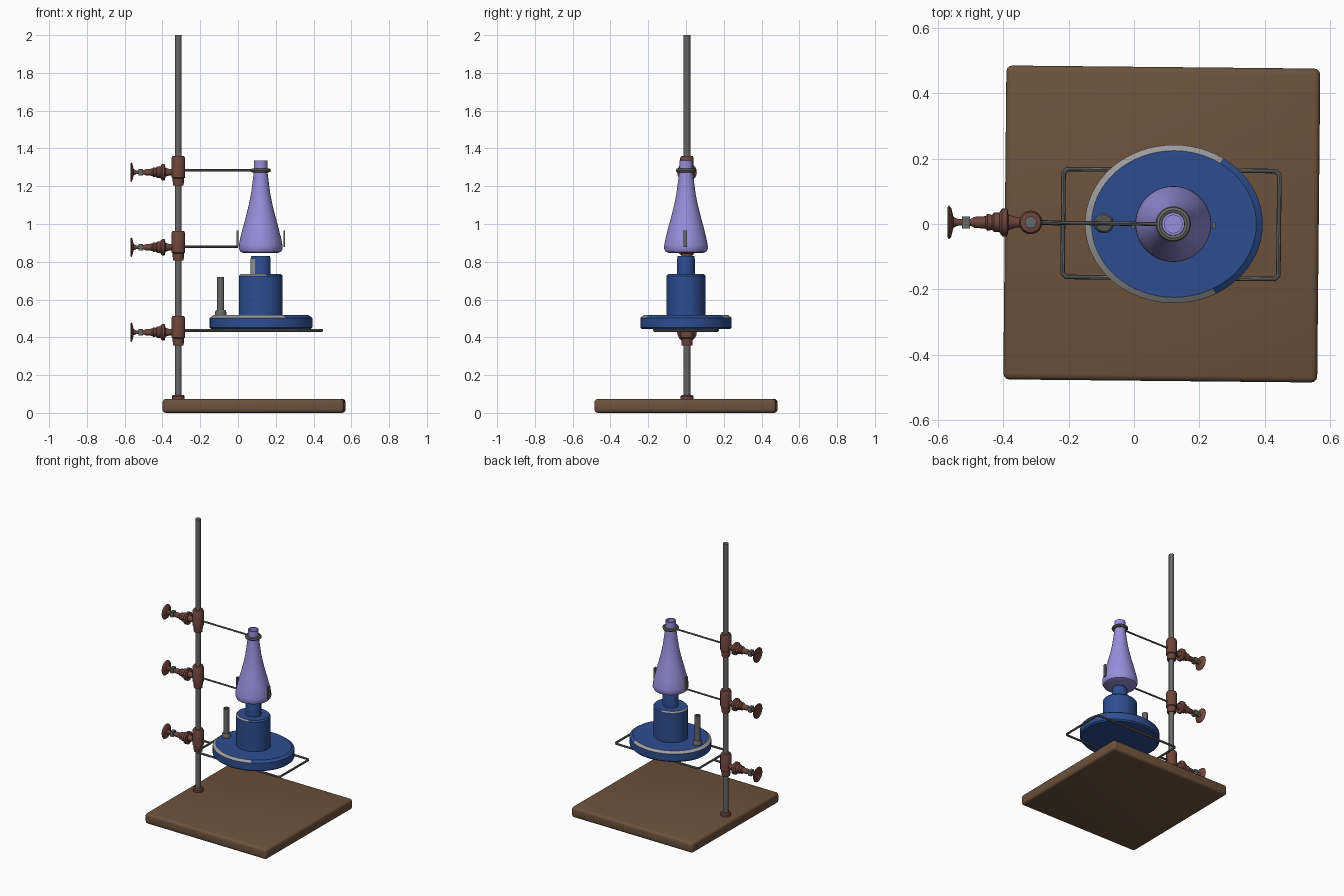
import bpy, bmesh, math
from mathutils import Matrix

if "Cube" in bpy.data.objects:
    bpy.data.objects.remove(bpy.data.objects["Cube"])


def mat(name, r, g, b):
    m = bpy.data.materials.new(name)
    m.diffuse_color = (r, g, b, 1)
    m.use_nodes = True
    m.node_tree.nodes["Principled BSDF"].inputs["Base Color"].default_value = m.diffuse_color
    return m


WOOD = mat("wood brown", .15, .085, .047)
STEEL = mat("dark steel", .135, .14, .13)
CLAMP = mat("red brown", .155, .06, .045)
BLUE = mat("burner blue", .027, .075, .28)
RIM = mat("worn grey", .33, .33, .34)
GLASS = mat("lilac glass", .31, .27, .70)


def finish(bm, name, mats, angle=35):
    bmesh.ops.recalc_face_normals(bm, faces=bm.faces)
    me = bpy.data.meshes.new(name)
    bm.to_mesh(me)
    bm.free()
    ob = bpy.data.objects.new(name, me)
    bpy.context.collection.objects.link(ob)
    for m in mats:
        me.materials.append(m)
    bpy.ops.object.select_all(action='DESELECT')
    ob.select_set(True)
    bpy.context.view_layer.objects.active = ob
    bpy.ops.object.shade_smooth_by_angle(angle=math.radians(angle))
    return ob


def lathe(name, prof, mats, at=(0, 0, 0), sides=32, ys=1, matrix=None, rule=None, angle=35):
    """Spin (radius, height) points about z; rule(angle_deg, z) picks a material."""
    bm = bmesh.new()
    rings = []
    for r, z in prof:
        if r == 0:
            rings.append([bm.verts.new((0, 0, z))])
        else:
            rings.append([bm.verts.new((r * math.cos(t), r * ys * math.sin(t), z))
                          for t in (2 * math.pi * i / sides for i in range(sides))])
    for a, b in zip(rings, rings[1:]):
        for i in range(sides):
            j = (i + 1) % sides
            vs = [a[i % len(a)], a[j % len(a)], b[j % len(b)], b[i % len(b)]]
            f = bm.faces.new(list(dict.fromkeys(vs)))
            if rule:
                c = f.calc_center_median()
                f.material_index = rule(math.degrees(math.atan2(c.y, c.x)) % 360, c.z)
    if matrix:
        bm.transform(matrix)
    bm.transform(Matrix.Translation(at))
    return finish(bm, name, mats, angle)


def wire(name, pts, r, m, cyclic=False):
    cu = bpy.data.curves.new(name, 'CURVE')
    cu.dimensions = '3D'
    cu.bevel_depth, cu.bevel_resolution, cu.use_fill_caps = r, 2, True
    s = cu.splines.new('POLY')
    s.points.add(len(pts) - 1)
    for p, c in zip(s.points, pts):
        p.co = (*c, 1)
    s.use_cyclic_u = cyclic
    ob = bpy.data.objects.new(name, cu)
    bpy.context.collection.objects.link(ob)
    bpy.ops.object.select_all(action='DESELECT')
    ob.select_set(True)
    bpy.context.view_layer.objects.active = ob
    bpy.ops.object.convert(target='MESH')
    ob = bpy.context.object
    ob.data.materials.clear()
    ob.data.materials.append(m)
    bpy.ops.object.shade_smooth_by_angle(angle=math.radians(40))
    return ob


def box(name, size, at, m, rot=0, bevel=0):
    bm = bmesh.new()
    bmesh.ops.create_cube(bm, size=1)
    bm.transform(Matrix.Diagonal((*size, 1)))
    if bevel:
        bmesh.ops.bevel(bm, geom=bm.edges[:], offset=bevel, segments=3, profile=.5, affect='EDGES')
    bm.transform(Matrix.Translation(at) @ Matrix.Rotation(rot, 4, 'Z'))
    return finish(bm, name, [m])


RX, RY, CX = -.316, .005, .12   # rod position, apparatus centre
TILT = -.01                     # slight twist of board and shelf

# wooden board and upright rod
box("base_board", (.96, .96, .074), (.085, 0, .037), WOOD, TILT, .018)
lathe("rod_foot", [(0, .07), (.034, .07), (.034, .088), (.028, .096), (0, .096)], [CLAMP], (RX, RY, 0))
lathe("upright_rod", [(0, .07), (.018, .07), (.018, 2), (0, 2)], [STEEL], (RX, RY, 0), 24)

# three boss clamps, each with a thumb screw pointing to -x
SLEEVE = [(.018, -.079), (.028, -.079), (.031, -.04), (.036, -.036), (.036, .066),
          (.031, .077), (.018, .079)]
SCREW = [(0, .02), (.016, .02), (.016, .045), (.024, .068), (.043, .072), (.043, .087),
         (.03, .096), (.03, .112), (.023, .118), (.026, .132), (.019, .138), (.017, .172),
         (.011, .182), (.010, .222), (.016, .236), (.044, .243), (.052, .25), (.046, .254),
         (.02, .247), (0, .247)]
TURN = Matrix.Rotation(-math.pi / 2, 4, 'Y')
for label, z in (("lower", .435), ("middle", .885), ("upper", 1.282)):
    lathe(label + "_clamp_sleeve", SLEEVE, [CLAMP], (RX, RY, z))
    lathe(label + "_thumb_screw", SCREW, [CLAMP], (RX, RY, z - .008), 20, matrix=TURN)
    box(label + "_screw_nut", (.024, .036, .036), (RX - .198, RY, z - .008), STEEL)

# upper arm and neck ring
wire("upper_arm", [(RX, RY, 1.284), (CX - .043, 0, 1.284)], .006, STEEL)
wire("neck_ring", [(CX + .043 * math.cos(t), .043 * math.sin(t), 1.284)
                   for t in (math.tau * i / 32 for i in range(32))], .011, STEEL, True)

# middle arm with two upright prongs gripping the flask
wire("middle_arm", [(RX, RY, .88), (0, 0, .88)], .006, STEEL)
for label, x in (("left", -.002), ("right", .245)):
    box(label + "_prong", (.01, .018, .088), (x, -.004, .922), STEEL)

# lower arm and wire shelf
wire("lower_arm", [(RX, RY, .437), (-.217, .003, .437)], .0075, STEEL)
hx, hy, c = .33, .165, .012
corners = [(-hx, -hy + c), (-hx + c, -hy), (hx - c, -hy), (hx, -hy + c),
           (hx, hy - c), (hx - c, hy), (-hx + c, hy), (-hx, hy - c)]
rot = Matrix.Rotation(TILT, 2)
shelf = [(.113 + (rot[0][0] * x + rot[0][1] * y), rot[1][0] * x + rot[1][1] * y, .437)
         for x, y in corners]
wire("wire_shelf", shelf, .0075, STEEL, True)

# oval burner: worn grey patches on the upper edges
lathe("burner_base", [(0, .443), (.262, .443), (.272, .452), (.272, .503), (.252, .517), (0, .517)],
      [BLUE, RIM], (CX + .002, 0, 0), 64, .89,
      rule=lambda a, z: int(.504 < z < .5165 and 55 < a < 300))
lathe("burner_body", [(0, .51), (.116, .51), (.116, .725), (.107, .735), (0, .735)],
      [BLUE, RIM], (CX, 0, 0), 48, .89,
      rule=lambda a, z: int(.726 < z < .7345 and 90 < a < 290))
lathe("burner_neck", [(0, .73), (.053, .73), (.053, .815), (.049, .83), (0, .83)],
      [BLUE, RIM], (CX, 0, 0), 32, .89,
      rule=lambda a, z: int(z < .815 and 195 < a < 235))

# gas inlet on the burner base
lathe("inlet_collar", [(0, .51), (.03, .51), (.03, .535), (.024, .545), (0, .545)], [STEEL], (-.092, .002, 0))
lathe("inlet_pipe", [(0, .52), (.019, .52), (.019, .72), (.012, .72), (.012, .56), (0, .56)],
      [STEEL], (-.092, .002, 0), 24)

# glass flask, open at the mouth
lathe("flask", [(0, .846), (.088, .846), (.108, .853), (.116, .87), (.115, .89), (.107, .93),
                (.093, .985), (.078, 1.04), (.063, 1.1), (.051, 1.16), (.043, 1.22), (.037, 1.27),
                (.035, 1.3), (.035, 1.335), (.027, 1.335), (.027, 1.28), (.035, 1.22),
                (.055, 1.1), (.1, .92), (.1, .865), (0, .86)],
      [GLASS], (CX, 0, 0), 48)
